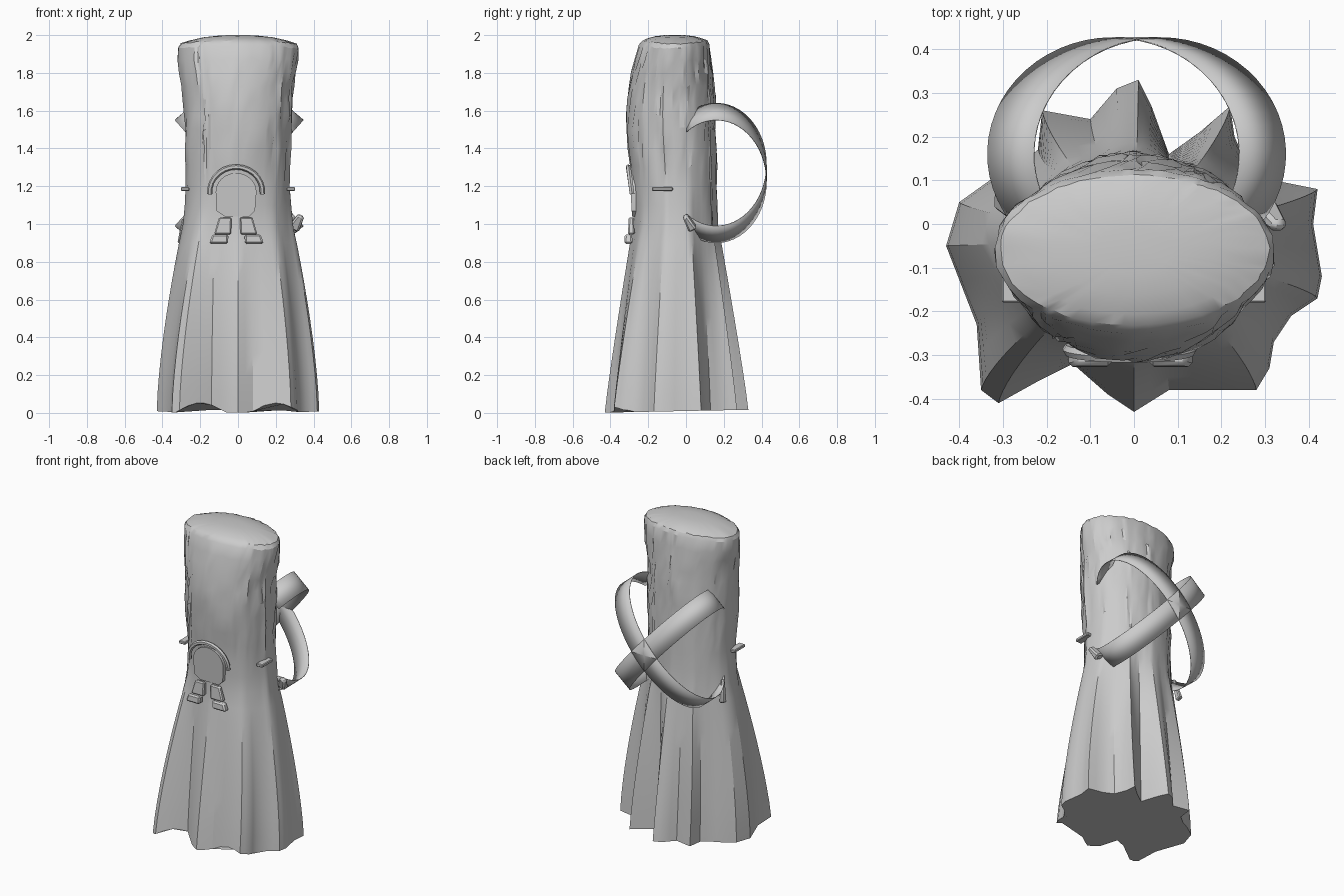
import bpy, bmesh, math, random
from mathutils import Vector

random.seed(4)
if "Cube" in bpy.data.objects:
    bpy.data.objects.remove(bpy.data.objects["Cube"])

cloth = bpy.data.materials.new("grey cloth")
cloth.use_nodes = True
GREY = (0.6, 0.6, 0.6, 1)
cloth.diffuse_color = GREY
cloth.node_tree.nodes["Principled BSDF"].inputs["Base Color"].default_value = GREY


def finish(name, bm, angle=35):
    bmesh.ops.recalc_face_normals(bm, faces=bm.faces)
    mesh = bpy.data.meshes.new(name)
    bm.to_mesh(mesh)
    bm.free()
    mesh.materials.append(cloth)
    ob = bpy.data.objects.new(name, mesh)
    bpy.context.collection.objects.link(ob)
    bpy.ops.object.select_all(action='DESELECT')
    ob.select_set(True)
    bpy.context.view_layer.objects.active = ob
    bpy.ops.object.shade_smooth_by_angle(angle=math.radians(angle))
    return ob


def loft(bm, rings, closed=True):
    """Skin a list of point rings with quads and return the vertex rings."""
    vs = [[bm.verts.new(p) for p in r] for r in rings]
    for a, b in zip(vs, vs[1:]):
        n = len(a)
        for i in range(n if closed else n - 1):
            j = (i + 1) % n
            bm.faces.new((a[i], a[j], b[j], b[i]))
    return vs


# Pleated hem outline, counter-clockwise from the left side
HEM = [(.32, .1), (.26, .13), (.23, .2), (.22, .27), (.15, .21), (.08, .16),
       (.04, .27), (.01, .33), (-.04, .31), (-.1, .24), (-.21, .26), (-.22, .17),
       (-.27, .13), (-.33, .1), (-.4, .05), (-.43, -.05), (-.36, -.23), (-.35, -.38),
       (-.31, -.41), (-.22, -.36), (-.14, -.32), (-.06, -.39), (0, -.43), (.08, -.38),
       (.2, -.38), (.28, -.38), (.31, -.33), (.32, -.27), (.36, -.21), (.42, -.17),
       (.43, -.12), (.41, 0), (.42, .08)]
hem = []
for (x, y), (u, v) in zip(HEM, HEM[1:] + HEM[:1]):
    hem += [(x, y), ((x + u) / 2, (y + v) / 2)]

# Bodice sections: height, half width, front, back, pleat depth
BODY = [(1.0, .288, -.28, .165, .2), (1.1, .28, -.28, .162, .12), (1.2, .275, -.285, .16, .06),
        (1.3, .278, -.295, .16, .03), (1.4, .28, -.303, .16, 0), (1.5, .283, -.31, .158, 0),
        (1.58, .285, -.312, .156, 0), (1.66, .285, -.308, .153, 0), (1.73, .292, -.3, .148, 0),
        (1.8, .308, -.287, .14, 0), (1.87, .318, -.27, .132, 0), (1.93, .32, -.25, .124, 0),
        (1.953, .308, -.232, .112, 0)]


def section(z, w, f, b, pleat):
    c, r = (f + b) / 2, (b - f) / 2
    pts = []
    for x, y in hem:
        u, v = x / .42, (y + .07) / .38
        a = math.atan2(v, u)
        k = 1 + pleat * (math.hypot(u, v) - .95)
        pts.append(Vector((w * k * math.cos(a), c + r * k * math.sin(a), z)))
    return pts


# Skirt: pleats fade from the hem into the oval waist, fuller at the sides
waist = section(*BODY[0])
rings = []
for k in range(10):
    t = k / 10
    tx, ty = t ** 1.5, t ** 1.1
    ring = []
    for (x, y), p in zip(hem, waist):
        lift = .05 * max(0, math.cos((abs(x) - .2) * 12)) if y < -.3 and abs(x) < .33 else 0
        z = max(0, .01 + .02 * y) + lift
        ring.append(Vector((x + (p.x - x) * tx, y + (p.y - y) * ty, z + (1 - z) * t)))
    rings.append(ring)

# Bodice: rumpled oval sections
for s in BODY:
    ring = section(*s)
    rough = .011 if 1.25 < s[0] < 1.9 else .004
    for p in ring:
        k = 1 + random.uniform(-rough, rough) * 3
        p.x *= k
        p.y = (p.y + .07) * k - .07
        p.z += random.uniform(-rough, rough)
        if s[0] > 1.9:
            p.z += .017 * (1 - (p.x / .32) ** 2)
    rings.append(ring)

# Domed lid closing the neck
rim = rings[-1]
for f, up in ((.85, .014), (.6, .026), (.3, .032)):
    rings.append([Vector((p.x * f, (p.y + .06) * f - .06,
                          1.951 + up + .017 * (1 - (p.x * f / .32) ** 2))) for p in rim])
bm = bmesh.new()
vs = loft(bm, rings)
bm.faces.new(vs[0])
bm.faces.new(vs[-1])
finish("gown", bm, 28)

# Two crossed ribbon loops behind the back
for side, name in ((1, "left_ribbon"), (-1, "right_ribbon")):
    rows = []
    for i in range(41):
        a = math.radians(-36 + 252 * i / 40)
        mid = Vector((.006 + side * .288 * math.cos(a), .16 + .266 * math.sin(a),
                      1.27 - .325 * math.cos(a)))
        off = Vector((side * .053, 0, .045))
        rows.append([mid - off, mid + off])
    bm = bmesh.new()
    loft(bm, rows, closed=False)
    rib = finish(name, bm)
    solid = rib.modifiers.new("thickness", 'SOLIDIFY')
    solid.thickness = .003
    solid.offset = 0


def tube(name, path, radius, sides=6):
    """Bar along a path lying in a plane facing the front."""
    rows = []
    for i, p in enumerate(path):
        d = (Vector(path[min(i + 1, len(path) - 1)]) - Vector(path[max(i - 1, 0)])).normalized()
        n = d.cross(Vector((0, 1, 0))).normalized()
        rows.append([Vector(p) + (n * math.cos(t) + d.cross(n) * math.sin(t)) * radius
                     for t in (2 * math.pi * k / sides for k in range(sides))])
    bm = bmesh.new()
    v = loft(bm, rows)
    bm.faces.new(v[0])
    bm.faces.new(v[-1])
    return finish(name, bm)


def block(name, centre, size, taper=1, lean=0):
    """Bevelled box whose top is narrowed by taper and shifted by lean."""
    bm = bmesh.new()
    bmesh.ops.create_cube(bm, size=1)
    for v in bm.verts:
        top = v.co.z > 0
        k = taper if top else 1
        v.co = Vector((v.co.x * size[0] * k + (lean if top else 0),
                       v.co.y * size[1] * k, v.co.z * size[2])) + Vector(centre)
    bmesh.ops.bevel(bm, geom=bm.edges[:], offset=min(size) * .2, segments=1, affect='EDGES')
    return finish(name, bm)


# Front ornament: arch, round panel and two feet
arch = [(.14 * math.cos(a) - .01, -.287 - .018 * math.sin(a), 1.17 + .132 * math.sin(a))
        for a in (math.radians(-5 + 190 * i / 14) for i in range(15))]
tube("front_arch", arch, .014)
bm = bmesh.new()
outline = [(.108 * math.cos(a) - .01, 1.17 + .1 * math.sin(a))
           for a in (math.pi * i / 12 for i in range(13))]
outline += [(-.115, 1.07), (-.07, 1.04), (.06, 1.04), (.09, 1.07)]
v = loft(bm, [[(x, y - .06 * (z - 1.03), z) for x, z in outline] for y in (-.25, -.285)])
bm.faces.new(v[-1])
finish("front_panel", bm)
for s, name in ((1, "left_foot"), (-1, "right_foot")):
    block(name + "_strap", (s * .07 - .012, -.29, .99), (.09, .035, .09), .75, -s * .015)
    block(name, (s * .095 - .008, -.305, .92), (.1, .045, .05), .85, -s * .01)

# Side tabs
for s, side in ((1, "left"), (-1, "right")):
    block(side + "_side_tab", (s * .28, -.125, 1.185), (.045, .11, .02))

# Ribbon fastenings: a knot on the left, a hanging end on the right
knot = block("left_ribbon_knot", (0, 0, 0), (.06, .045, .09), .6)
knot.location = (.315, .015, 1.01)
knot.rotation_euler = (.5, .5, 0)
end = block("right_ribbon_end", (0, 0, 0), (.03, .04, .14), .6)
end.location = (-.295, .04, .97)
end.rotation_euler = (.2, .15, 0)
